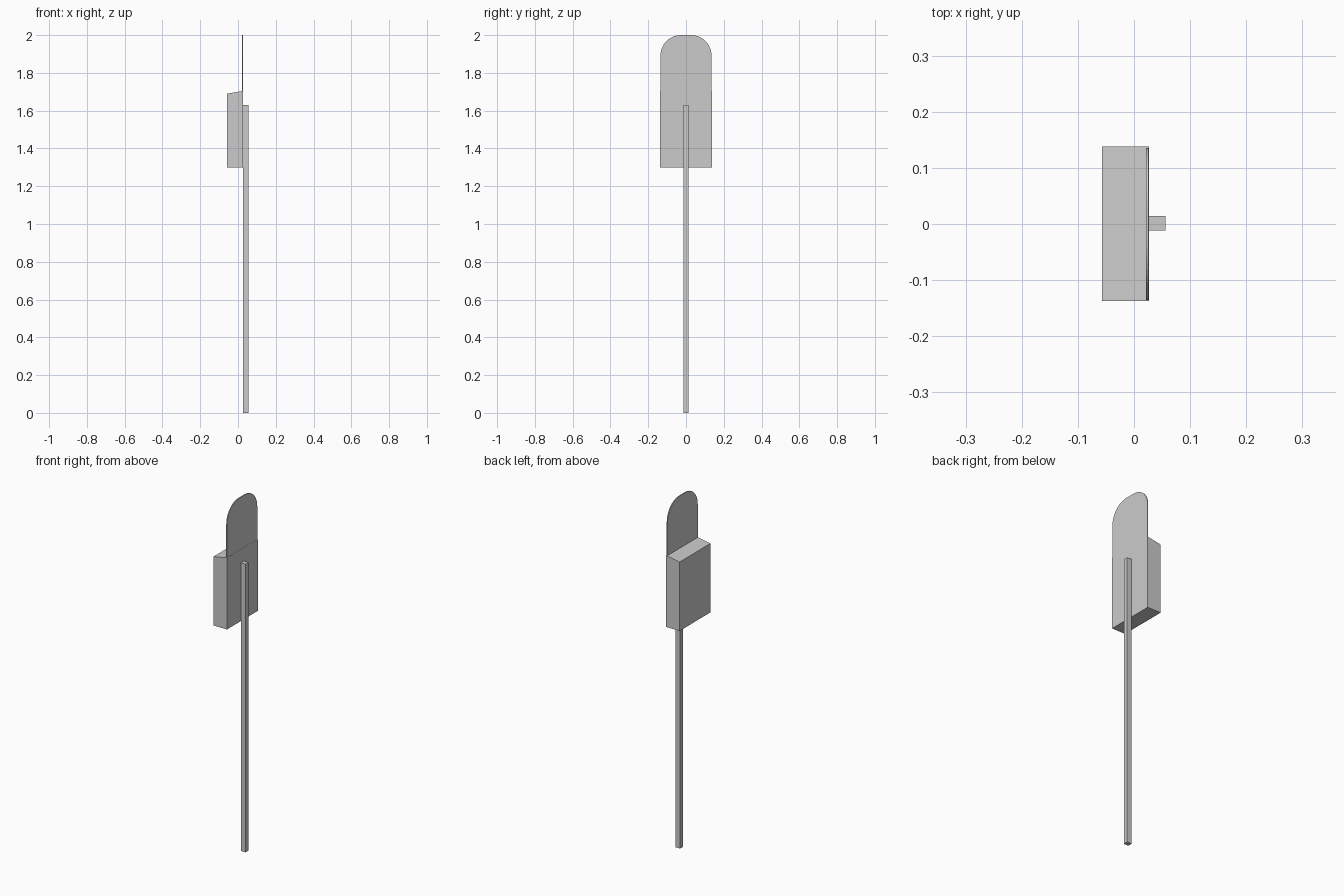
import bpy, bmesh
from math import sin, cos, pi
from mathutils import Vector

cube = bpy.data.objects.get("Cube")
if cube:
    bpy.data.objects.remove(cube, do_unlink=True)

# Single painted metal colour
GREY = (0.6, 0.6, 0.6, 1)
grey = bpy.data.materials.new("light grey")
grey.use_nodes = True
grey.diffuse_color = GREY
grey.node_tree.nodes["Principled BSDF"].inputs["Base Color"].default_value = GREY


def prism(name, profile, offset):
    """Extrude a closed outline of 3D points along an offset."""
    bm = bmesh.new()
    face = bm.faces.new([bm.verts.new(p) for p in profile])
    ext = bmesh.ops.extrude_face_region(bm, geom=[face], use_keep_orig=True)
    moved = [v for v in ext["geom"] if isinstance(v, bmesh.types.BMVert)]
    bmesh.ops.translate(bm, verts=moved, vec=Vector(offset))
    bmesh.ops.recalc_face_normals(bm, faces=bm.faces)
    mesh = bpy.data.meshes.new(name)
    bm.to_mesh(mesh)
    bm.free()
    mesh.materials.append(grey)
    obj = bpy.data.objects.new(name, mesh)
    bpy.context.collection.objects.link(obj)
    return obj


# Square post standing on the ground
x0, x1, y0, y1 = 0.027, 0.056, -0.012, 0.014
prism("post", [(x0, y0, 0), (x1, y0, 0), (x1, y1, 0), (x0, y1, 0)], (0, 0, 1.63))

# Box with a gently sloping lid
prism("box", [(-0.057, -0.137, 1.3), (0.027, -0.137, 1.3),
              (0.027, -0.137, 1.705), (-0.057, -0.137, 1.69)], (0, 0.275, 0))

# Thin back plate with rounded top corners
half, radius, steps = 0.135, 0.108, 12
arc = [(half - radius + radius * cos(a), 2 - radius + radius * sin(a))
       for a in (i * pi / 2 / steps for i in range(steps + 1))]
outline = [(half, 1.69)] + arc
outline += [(-y, z) for y, z in reversed(outline)]
prism("back_plate", [(0.021, y, z) for y, z in outline], (0.005, 0, 0))
